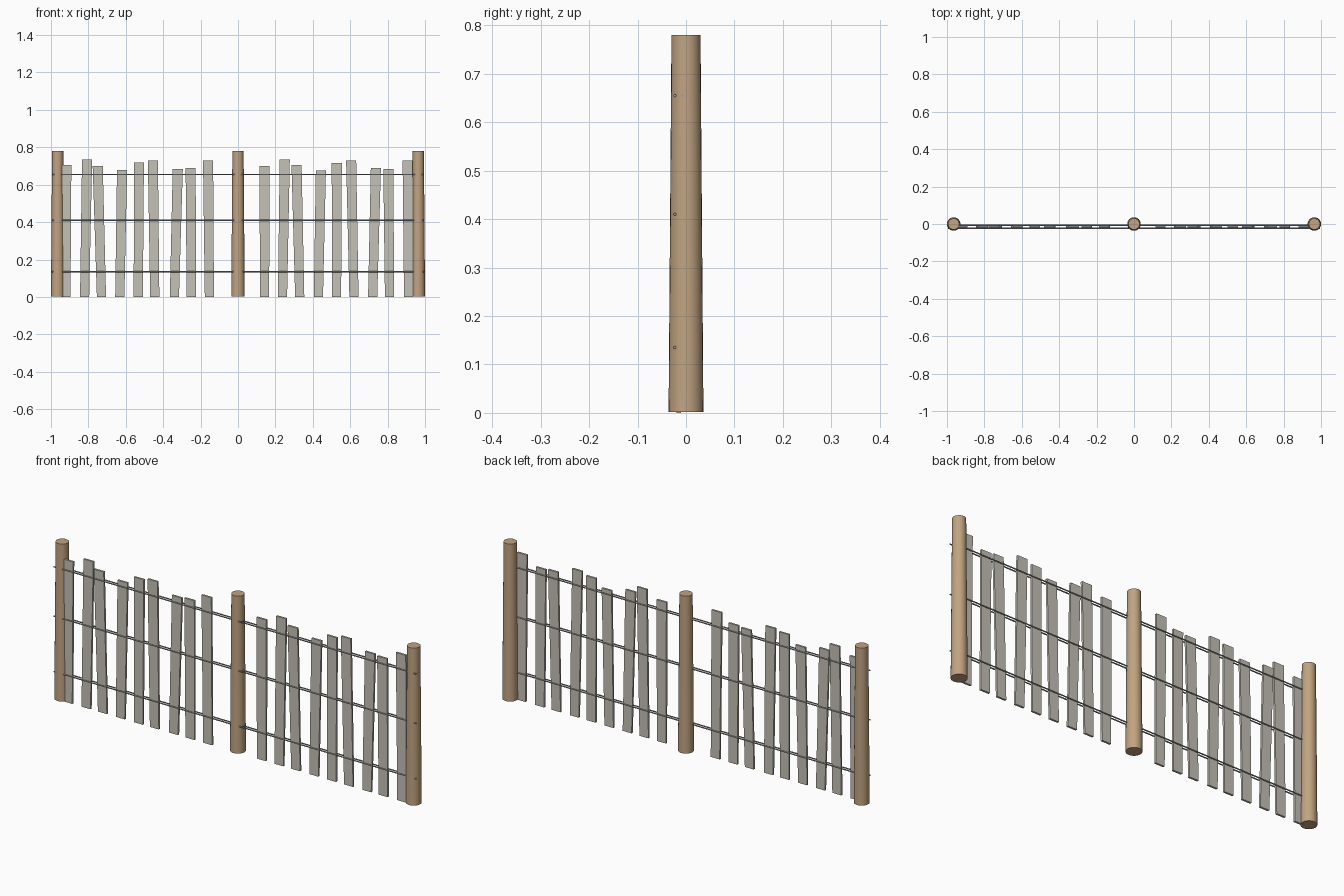
import bpy
import bmesh
from math import radians
from mathutils import Matrix, Vector

cube = bpy.data.objects.get("Cube")
if cube:
    bpy.data.objects.remove(cube, do_unlink=True)


def material(name, colour):
    m = bpy.data.materials.new(name)
    m.use_nodes = True
    m.diffuse_color = (*colour, 1)
    bsdf = next(n for n in m.node_tree.nodes if n.type == 'BSDF_PRINCIPLED')
    bsdf.inputs["Base Color"].default_value = (*colour, 1)
    bsdf.inputs["Roughness"].default_value = 0.8
    return m


tan_wood = material("tan wood", (0.53, 0.37, 0.22))
grey_wood = material("weathered grey wood", (0.56, 0.54, 0.47))
grey_wire = material("grey wire", (0.36, 0.36, 0.36))


def finish(bm, name, mat, smooth=False):
    bmesh.ops.recalc_face_normals(bm, faces=bm.faces[:])
    mesh = bpy.data.meshes.new(name)
    bm.to_mesh(mesh)
    bm.free()
    mesh.materials.append(mat)
    obj = bpy.data.objects.new(name, mesh)
    bpy.context.collection.objects.link(obj)
    if smooth:
        bpy.ops.object.select_all(action='DESELECT')
        obj.select_set(True)
        bpy.context.view_layer.objects.active = obj
        bpy.ops.object.shade_smooth_by_angle(angle=radians(40))
    return obj


# Tapered round posts
BASE, HEIGHT = 0.002, 0.778
for name, x in (("right_post", -0.964), ("middle_post", 0), ("left_post", 0.964)):
    bm = bmesh.new()
    bmesh.ops.create_cone(bm, cap_ends=True, segments=24, radius1=0.036,
                          radius2=0.03, depth=HEIGHT,
                          matrix=Matrix.Translation((x, 0, BASE + HEIGHT / 2)))
    finish(bm, name, tan_wood, smooth=True)

# Pairs of wires clamping the slats front and back
SLAT_Y = -0.015
for level, z in (("lower", 0.135), ("middle", 0.41), ("upper", 0.655)):
    for side, offset in (("front", -0.008), ("back", 0.008)):
        bm = bmesh.new()
        bmesh.ops.create_cone(bm, cap_ends=True, segments=8, radius1=0.003,
                              radius2=0.003, depth=1.99,
                              matrix=Matrix.Translation((0, SLAT_Y + offset, z))
                              @ Matrix.Rotation(radians(90), 4, 'Y'))
        finish(bm, f"{level}_{side}_wire", grey_wire, smooth=True)

# Leaning slats: bottom x, top x, height
slats = [
    (-0.92, -0.918, 0.705), (-0.82, -0.807, 0.735), (-0.73, -0.75, 0.70),
    (-0.632, -0.62, 0.68), (-0.533, -0.53, 0.72), (-0.445, -0.455, 0.73),
    (-0.34, -0.322, 0.685), (-0.25, -0.253, 0.69), (-0.153, -0.16, 0.73),
    (0.142, 0.142, 0.70), (0.238, 0.25, 0.735), (0.33, 0.313, 0.705),
    (0.43, 0.443, 0.677), (0.527, 0.528, 0.715), (0.62, 0.605, 0.73),
    (0.72, 0.737, 0.69), (0.81, 0.804, 0.685), (0.912, 0.907, 0.73),
]
for i, (x_bottom, x_top, height) in enumerate(slats, 1):
    bm = bmesh.new()
    bmesh.ops.create_cube(bm, size=1)
    for v in bm.verts:
        top = v.co.z > 0
        x, width = (x_top, 0.054) if top else (x_bottom, 0.049)
        v.co = Vector((x + v.co.x * width, SLAT_Y + v.co.y * 0.01,
                       height if top else 0))
    finish(bm, f"slat_{i}", grey_wood)
